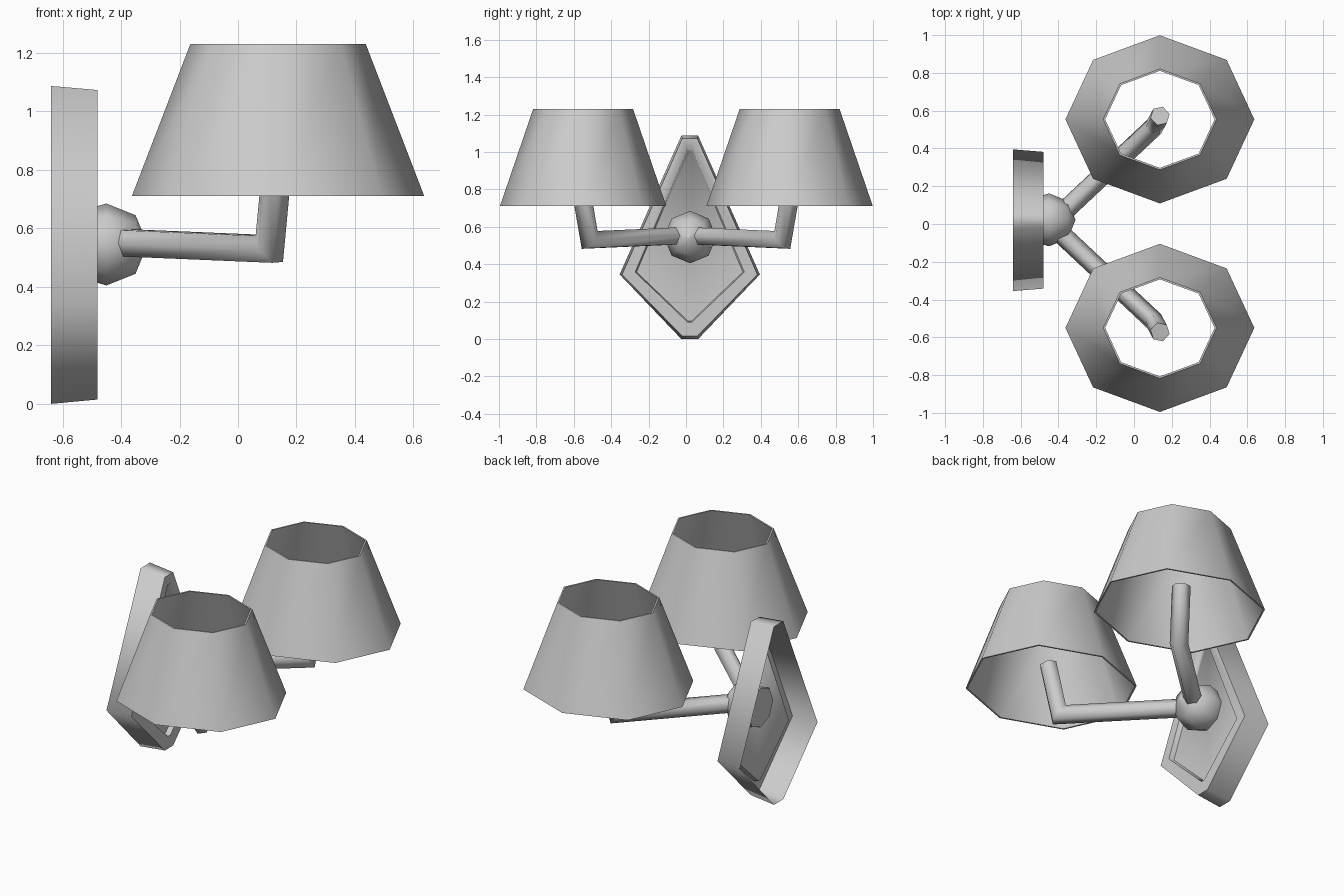
import bpy, bmesh, math
from mathutils import Vector

if "Cube" in bpy.data.objects:
    bpy.data.objects.remove(bpy.data.objects["Cube"])


def finish(name, bm, angle):
    bmesh.ops.recalc_face_normals(bm, faces=bm.faces[:])
    me = bpy.data.meshes.new(name)
    bm.to_mesh(me)
    bm.free()
    ob = bpy.data.objects.new(name, me)
    bpy.context.collection.objects.link(ob)
    bpy.ops.object.select_all(action='DESELECT')
    bpy.context.view_layer.objects.active = ob
    ob.select_set(True)
    bpy.ops.object.shade_smooth_by_angle(angle=math.radians(angle))
    return ob


def loft(rings, cap_start=False, cap_end=False, closed=False):
    bm = bmesh.new()
    vs = [[bm.verts.new(p) for p in r] for r in rings]
    n = len(vs[0])
    pairs = list(zip(vs, vs[1:])) + ([(vs[-1], vs[0])] if closed else [])
    for a, b in pairs:
        for i in range(n):
            j = (i + 1) % n
            bm.faces.new((a[i], a[j], b[j], b[i]))
    if cap_start:
        bm.faces.new(vs[0])
    if cap_end:
        bm.faces.new(vs[-1])
    return bm


# Wall plate: hollow kite shell with a raised rim and recessed panel
def kite(x, flat, half, z0, zm, z1, yc=0.02):
    pts = [(-flat, z0), (flat, z0), (half, zm), (flat, z1), (-flat, z1), (-half, zm)]
    return [(x, yc + y, z) for y, z in pts]


finish("wall_plate", loft([
    kite(-0.64, 0.045, 0.375, 0.0, 0.345, 1.087),
    kite(-0.48, 0.040, 0.362, 0.015, 0.345, 1.073),
    kite(-0.48, 0.012, 0.292, 0.09, 0.358, 1.015),
    kite(-0.51, 0.010, 0.284, 0.097, 0.358, 1.005)], cap_end=True), 72)


# Round hub on the plate
def circle_x(x, r, n=8):
    return [(x, 0.022 + r * math.sin(i * math.tau / n), 0.545 + r * math.cos(i * math.tau / n))
            for i in range(n)]


hub = loft([circle_x(-0.52, 0.12), circle_x(-0.45, 0.14),
            circle_x(-0.35, 0.1), circle_x(-0.31, 0.001)], True, True)
finish("hub", hub, 55)


# Bent hexagonal arm with a mitred elbow
def arm(name, path, r=0.052, n=6):
    a, b, c = map(Vector, path)
    d1, d2 = (b - a).normalized(), (c - b).normalized()
    side = d1.cross(d2).normalized()
    up = side.cross(d1)
    start = [a + r * (math.cos(i * math.tau / n) * side + math.sin(i * math.tau / n) * up)
             for i in range(n)]

    def slide(p, d, at, normal):
        return p + d * ((at - p).dot(normal) / d.dot(normal))

    elbow = [slide(p, d1, b, d1 + d2) for p in start]
    tip = [slide(p, d2, c, d2) for p in elbow]
    finish(name, loft([start, elbow, tip], True, True), 65)


# Tapered octagonal shade, open at both ends
def shade(name, yc, n=8, t=0.01):
    def ring(rx, ry, z):
        return [(0.137 + rx * math.cos(i * math.tau / n),
                 yc + ry * math.sin(i * math.tau / n), z) for i in range(n)]
    finish(name, loft([ring(0.5, 0.445, 0.71), ring(0.3, 0.267, 1.23),
                       ring(0.3 - t, 0.267 - t, 1.23), ring(0.5 - t, 0.445 - t, 0.71)],
                      closed=True), 55)


for label, s in (("front", -1), ("back", 1)):
    arm("arm_" + label, [(-0.42, s * 0.02, 0.552), (0.107, s * 0.515, 0.53),
                         (0.138, s * 0.572, 0.86)])
    shade("shade_" + label, s * 0.552 + 0.002)
